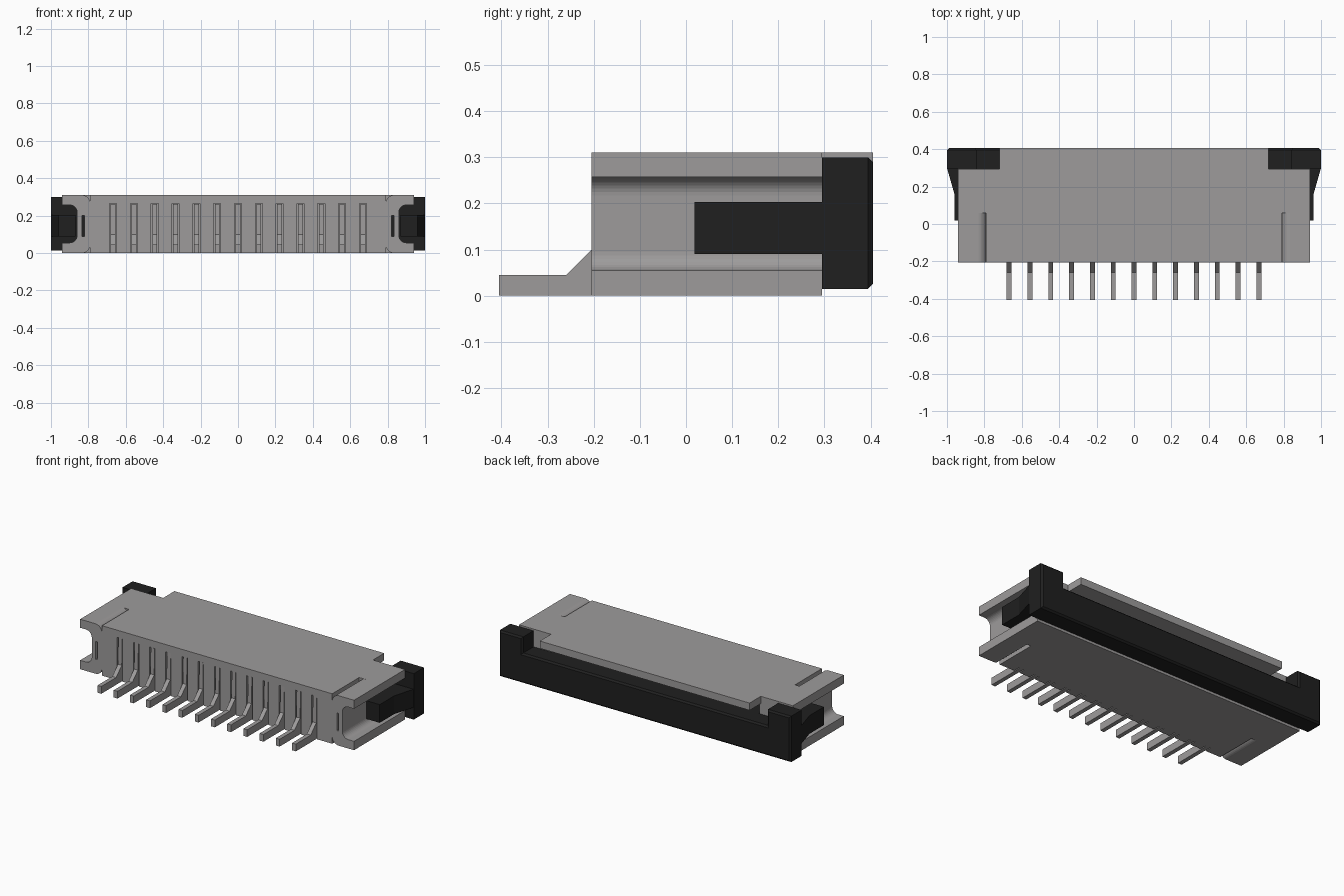
import bpy, bmesh, math
from mathutils import Vector

old = bpy.data.objects.get("Cube")
if old:
    bpy.data.objects.remove(old, do_unlink=True)


def material(name, rgb):
    m = bpy.data.materials.new(name)
    m.use_nodes = True
    color = (*rgb, 1)
    m.diffuse_color = color
    m.node_tree.nodes["Principled BSDF"].inputs["Base Color"].default_value = color
    return m


GREY = material("warm grey", (0.34, 0.33, 0.33))
BLACK = material("soft black", (0.014, 0.014, 0.014))


def prism(bm, outline, axis, lo, hi):
    """Extrude a 2D outline along an axis; outline uses the other two axes in order."""
    def place(p, t):
        c = list(p)
        c.insert("xyz".index(axis), t)
        return Vector(c)
    low = [bm.verts.new(place(p, lo)) for p in outline]
    high = [bm.verts.new(place(p, hi)) for p in outline]
    n = len(outline)
    faces = [bm.faces.new(low), bm.faces.new(high)]
    for i in range(n):
        j = (i + 1) % n
        faces.append(bm.faces.new((low[i], low[j], high[j], high[i])))
    bmesh.ops.recalc_face_normals(bm, faces=faces)


def box(bm, x, y, z):
    prism(bm, [(x[0], y[0]), (x[1], y[0]), (x[1], y[1]), (x[0], y[1])], "z", *z)


def finish(bm, name, mat):
    me = bpy.data.meshes.new(name)
    bm.to_mesh(me)
    bm.free()
    me.materials.append(mat)
    ob = bpy.data.objects.new(name, me)
    bpy.context.collection.objects.link(ob)
    return ob


def arc(cx, cz, r, a0, a1, steps=8):
    angles = [math.radians(a0 + (a1 - a0) * i / steps) for i in range(steps + 1)]
    return [(cx + r * math.cos(a), cz + r * math.sin(a)) for a in angles]


def cut(ob, bm):
    cutter = finish(bm, "cutter", GREY)
    cutter.hide_render = True
    mod = ob.modifiers.new("cut", "BOOLEAN")
    mod.operation = "DIFFERENCE"
    mod.solver = "EXACT"
    mod.object = cutter
    bpy.context.view_layer.objects.active = ob
    bpy.ops.object.modifier_apply(modifier=mod.name)
    bpy.data.objects.remove(cutter, do_unlink=True)


FRONT, BACK, LIP, TOP = -0.205, 0.295, 0.405, 0.31
PINS = [(i - 6) * 0.1113 for i in range(13)]

# Housing: stepped plan outline with an overhanging rear lip
half = [(0.94, FRONT), (0.94, BACK), (0.72, BACK), (0.72, LIP)]
bm = bmesh.new()
prism(bm, half + [(-x, y) for x, y in reversed(half)], "z", 0, TOP)
housing = finish(bm, "housing", GREY)

# Space under the lip for the slider
bm = bmesh.new()
box(bm, (-1.1, 1.1), (BACK, 0.5), (-0.1, 0.265))
cut(housing, bm)

# Cable opening and front contact slots
bm = bmesh.new()
box(bm, (-0.71, 0.71), (0.08, 0.45), (0.12, 0.265))
for x in PINS:
    box(bm, (x - 0.019, x + 0.019), (-0.3, FRONT + 0.04), (-0.05, 0.265))
cut(housing, bm)

# Side channels, rounded shoulders and narrow slits
bm = bmesh.new()
channel = ([(1.1, 0.055)] + arc(0.9, 0.095, 0.04, 270, 180)
           + arc(0.9, 0.217, 0.04, 180, 90) + [(1.1, 0.257)])
r = 0.045
shoulder = arc(0.79 + r, TOP - r, r, 180, 90) + [(0.79 + r, 0.35), (0.79, 0.35)]
for s in (-1, 1):
    prism(bm, [(s * x, z) for x, z in channel], "y", -0.4, 0.5)
    prism(bm, [(s * x, z) for x, z in shoulder], "y", -0.4, 0.06)
    prism(bm, [(s * x, TOP - z) for x, z in shoulder], "y", -0.4, 0.06)
    box(bm, sorted((s * 0.822, s * 0.834)), (-0.4, 0.5), (0.09, 0.2))
cut(housing, bm)

# Slider bar with raised end posts and chamfered rear edges
half = [(1, 0.015), (1, 0.3), (0.84, 0.3), (0.84, 0.2)]
bm = bmesh.new()
prism(bm, half + [(-x, z) for x, z in reversed(half)], "y", BACK, LIP)
rear = [e for e in bm.edges if all(v.co.y > LIP - 0.001 for v in e.verts)]
bmesh.ops.bevel(bm, geom=rear, offset=0.01, segments=1, affect="EDGES")
finish(bm, "slider_bar", BLACK)

# Slider tongue inside the opening
bm = bmesh.new()
box(bm, (-0.705, 0.705), (0.1, BACK + 0.01), (0.125, 0.2))
finish(bm, "slider_tongue", BLACK)

# Slider arms
arm = [(0.87, 0.3), (1, 0.3), (0.96, 0.16), (0.96, 0.018), (0.87, 0.018)]
for s, side in ((1, "left"), (-1, "right")):
    bm = bmesh.new()
    prism(bm, [(s * x, y) for x, y in arm], "z", 0.09, 0.203)
    finish(bm, side + "_slider_arm", BLACK)

# Contact pins: flat foot, sloped heel and stem in the slot
pin = [(-0.405, 0), (-0.405, 0.045), (-0.26, 0.045), (FRONT, 0.1),
       (FRONT + 0.005, 0.262), (FRONT + 0.045, 0.262), (FRONT + 0.045, 0)]
for i, x in enumerate(PINS):
    bm = bmesh.new()
    prism(bm, pin, "x", x - 0.013, x + 0.013)
    finish(bm, "contact_pin_%d" % (i + 1), GREY)
